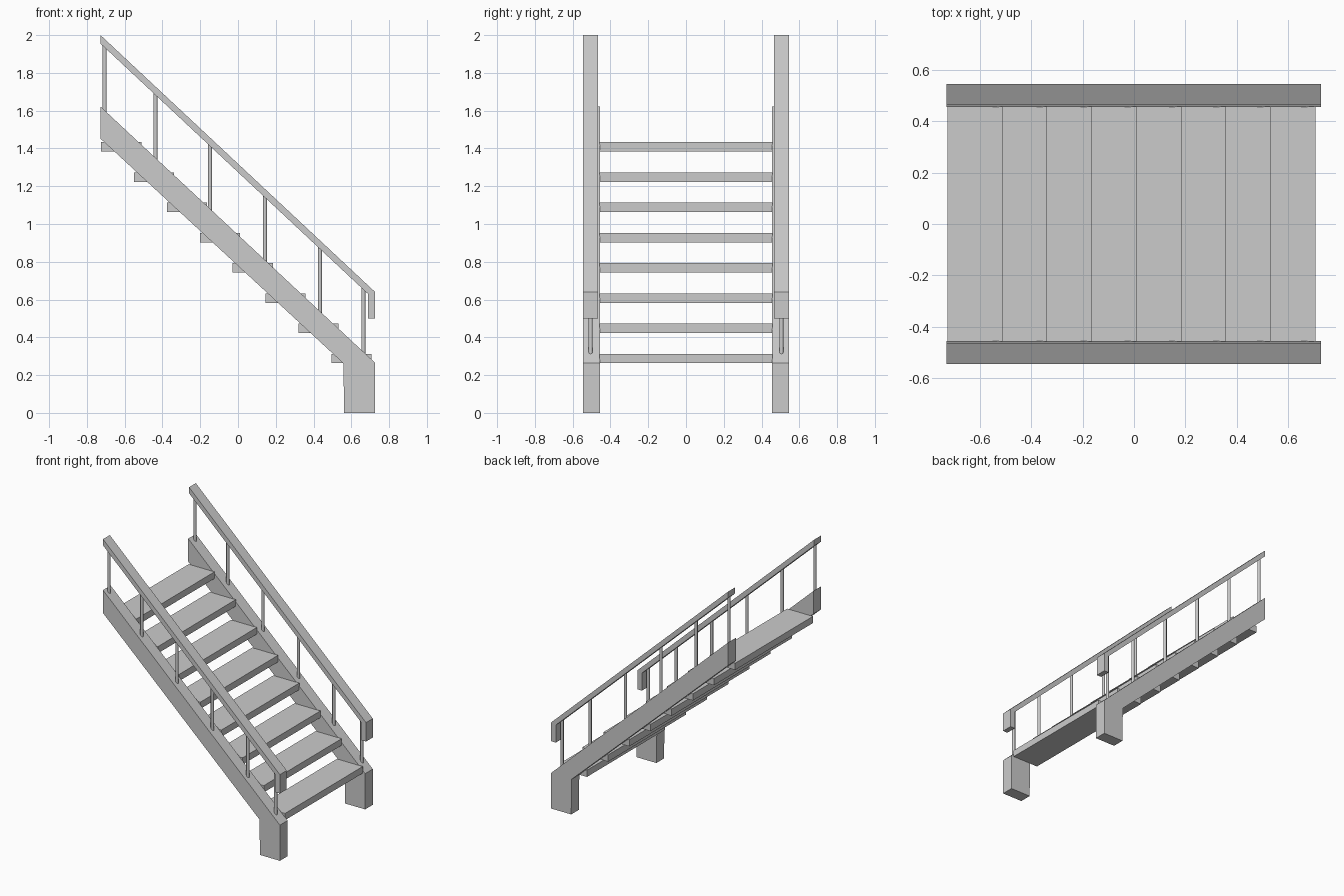
import bpy
import bmesh
from mathutils import Matrix, Vector

cube = bpy.data.objects.get("Cube")
if cube:
    bpy.data.objects.remove(cube, do_unlink=True)

GREY = (0.6, 0.6, 0.6, 1.0)
mat = bpy.data.materials.new("plain grey")
mat.use_nodes = True
mat.diffuse_color = GREY
mat.node_tree.nodes["Principled BSDF"].inputs["Base Color"].default_value = GREY


def finish(bm, name):
    bmesh.ops.recalc_face_normals(bm, faces=bm.faces)
    mesh = bpy.data.meshes.new(name)
    bm.to_mesh(mesh)
    bm.free()
    mesh.materials.append(mat)
    obj = bpy.data.objects.new(name, mesh)
    bpy.context.collection.objects.link(obj)
    return obj


def slab(name, profile, y0, y1):
    """Extrude an x-z outline from y0 to y1."""
    bm = bmesh.new()
    face = bm.faces.new([bm.verts.new((x, y0, z)) for x, z in profile])
    ext = bmesh.ops.extrude_face_region(bm, geom=[face])
    verts = [v for v in ext["geom"] if isinstance(v, bmesh.types.BMVert)]
    bmesh.ops.translate(bm, verts=verts, vec=(0, y1 - y0, 0))
    return finish(bm, name)


def baluster(name, x, y, z0, z1, radius=0.011):
    bm = bmesh.new()
    bmesh.ops.create_cone(bm, cap_ends=True, segments=12, radius1=radius,
                          radius2=radius, depth=z1 - z0,
                          matrix=Matrix.Translation(Vector((x, y, (z0 + z1) / 2))))
    obj = finish(bm, name)
    for poly in obj.data.polygons:
        poly.use_smooth = abs(poly.normal.z) < 0.5
    return obj


# Side outlines: sloping stringer with foot, and handrail with drop end
STRINGER = [(-0.728, 1.622), (0.726, 0.265), (0.726, 0), (0.562, 0),
            (0.558, 0.262), (-0.728, 1.452)]
RAIL = [(-0.728, 2.0), (0.726, 0.64), (0.726, 0.5), (0.688, 0.5),
        (0.688, 0.63), (-0.728, 1.955)]
SLOPE = -0.934

for side, s in (("front", -1), ("back", 1)):
    slab(side + "_stringer", STRINGER, s * 0.455, s * 0.545)
    slab(side + "_handrail", RAIL, s * 0.465, s * 0.545)
    for i, x in enumerate((-0.706, -0.437, -0.148, 0.143, 0.434, 0.664)):
        rise = SLOPE * (x + 0.728)
        baluster(f"{side}_baluster_{i + 1}", x, s * 0.505, 1.59 + rise, 1.975 + rise)

# Open treads, from the bottom up
for i in range(8):
    x, z = 0.494 - 0.174 * i, 0.313 + 0.16 * i
    outline = [(x, z), (x + 0.212, z), (x + 0.212, z - 0.05), (x, z - 0.05)]
    slab(f"tread_{i + 1}", outline, -0.457, 0.457)
